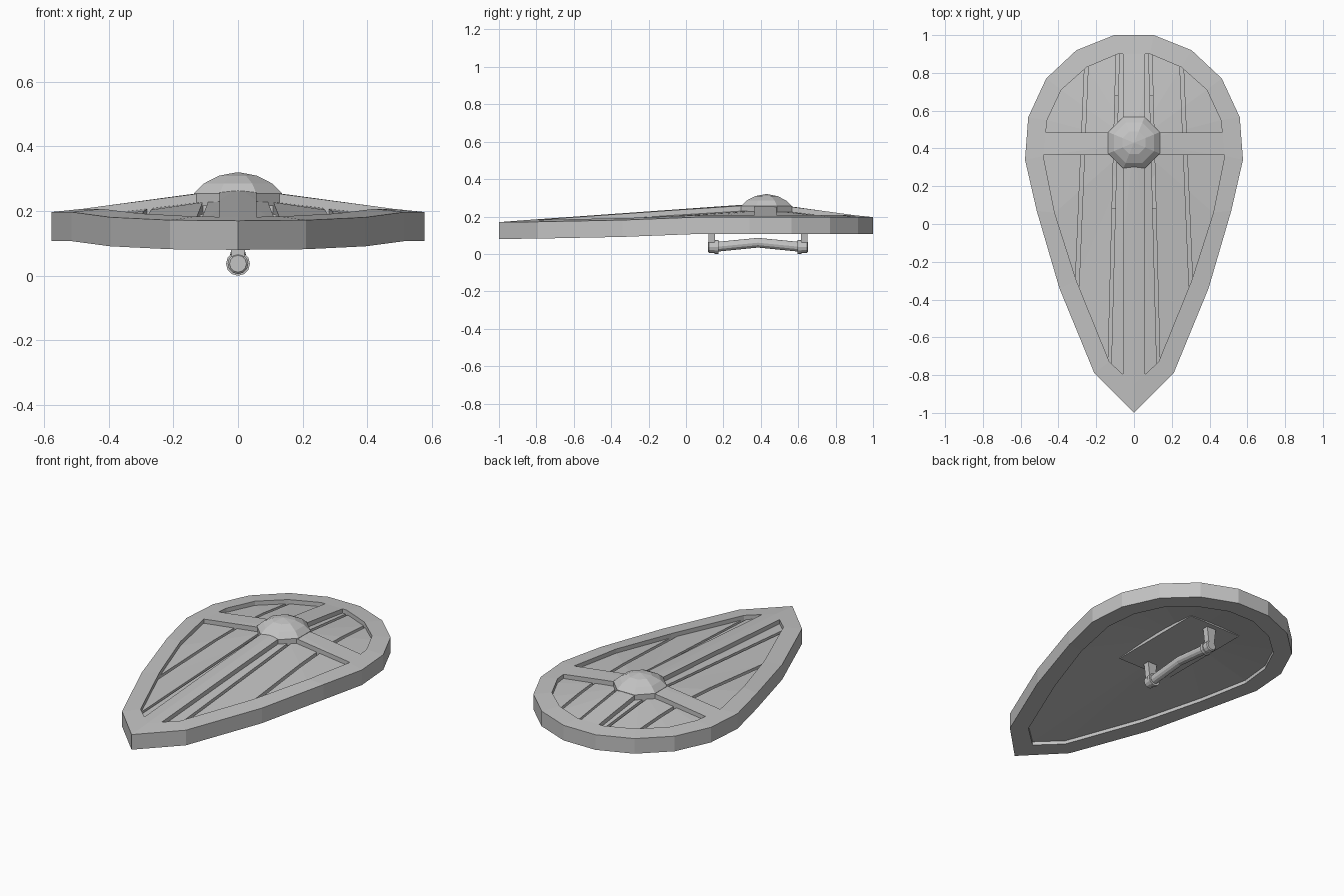
import bpy, bmesh, math
from mathutils import Vector

if "Cube" in bpy.data.objects:
    bpy.data.objects.remove(bpy.data.objects["Cube"])

grey = bpy.data.materials.new("plain grey")
grey.diffuse_color = (0.55, 0.55, 0.55, 1)
grey.use_nodes = True
grey.node_tree.nodes["Principled BSDF"].inputs["Base Color"].default_value = grey.diffuse_color

# Half outlines, from the round end to the pointed tip
OUTER = [(.105, 1), (.305, .92), (.465, .77), (.56, .565), (.577, .34),
         (.515, .07), (.395, -.34), (.21, -.79)]
INNER = [(.085, .90), (.25, .83), (.385, .71), (.46, .55), (.48, .36),
         (.42, .06), (.305, -.30), (.13, -.73)]
CENTRE = (0, .43)


def loop(half, tip):
    return half + [(0, tip)] + [(-x, y) for x, y in reversed(half)]


outer, inner = loop(OUTER, -1), loop(INNER, -.85)


def base_z(y):
    """Height of the rim underside, dropping towards the tip."""
    pts = [(-1, .08), (-.79, .082), (-.34, .091), (.07, .107), (1, .107)]
    for (a, za), (b, zb) in zip(pts, pts[1:]):
        if y <= b:
            return za + (zb - za) * (y - a) / (b - a)
    return .107


def finish(name, bm):
    bmesh.ops.recalc_face_normals(bm, faces=bm.faces[:])
    me = bpy.data.meshes.new(name)
    bm.to_mesh(me)
    bm.free()
    ob = bpy.data.objects.new(name, me)
    me.materials.append(grey)
    bpy.context.collection.objects.link(ob)
    return ob


def skin(bm, rings, closed=False):
    """Bridge rings of points; cap the ends unless closed."""
    vs = [[bm.verts.new(p) for p in r] for r in rings]
    n = len(vs[0])
    pairs = list(zip(vs, vs[1:])) + ([(vs[-1], vs[0])] if closed else [])
    for a, b in pairs:
        for i in range(n):
            j = (i + 1) % n
            bm.faces.new((a[i], a[j], b[j], b[i]))
    if not closed:
        bm.faces.new(vs[0])
        bm.faces.new(vs[-1])


def cone_slab(lo, lo_mid, hi, hi_mid, cuts=()):
    """Shallow conical slab in the inner outline, trimmed to the left of each cut line."""
    bm = bmesh.new()
    bot = [bm.verts.new((x, y, base_z(y) + lo)) for x, y in inner]
    top = [bm.verts.new((x, y, base_z(y) + hi)) for x, y in inner]
    cb, ct = bm.verts.new((*CENTRE, lo_mid)), bm.verts.new((*CENTRE, hi_mid))
    n = len(inner)
    for i in range(n):
        j = (i + 1) % n
        bm.faces.new((bot[i], bot[j], top[j], top[i]))
        bm.faces.new((top[i], top[j], ct))
        bm.faces.new((bot[j], bot[i], cb))
    for (ax, ay), (bx, by) in cuts:
        bmesh.ops.bisect_plane(bm, geom=bm.verts[:] + bm.edges[:] + bm.faces[:],
                               plane_co=(ax, ay, 0), plane_no=Vector((by - ay, ax - bx, 0)).normalized(),
                               clear_outer=True)
        bmesh.ops.holes_fill(bm, edges=[e for e in bm.edges if e.is_boundary], sides=0)
    return bm


# Rim
bm = bmesh.new()
skin(bm, [[(x, y, base_z(y)) for x, y in outer],
          [(x, y, base_z(y) + .09) for x, y in outer],
          [(x, y, base_z(y) + .10) for x, y in inner],
          [(x, y, base_z(y)) for x, y in inner]], closed=True)
finish("rim", bm)

# Backing board under the planks
finish("backing", cone_slab(.02, .185, .045, .21))

# Planks, with fanned grooves between them
g1a, g1b = [(.078, .9), (.12, -.73)], [(.095, .9), (.137, -.73)]
g2a, g2b = [(.243, .83), (.29, -.30)], [(.262, .83), (.31, -.30)]


def flip(line):
    return [(-x, y) for x, y in line]


PLANK = (.04, .205, .075, .243)
finish("centre_plank", cone_slab(*PLANK, cuts=[g1a[::-1], flip(g1a)]))
for name, cuts in (("middle_plank", [g1b, g2a[::-1]]), ("side_plank", [g2b])):
    ob = finish(name, cone_slab(*PLANK, cuts=cuts))
    ob.modifiers.new("mirror", 'MIRROR')

# Raised cross bands
finish("long_band", cone_slab(.04, .205, .10, .272, [[(.057, -1), (.057, 1)], [(-.057, 1), (-.057, -1)]]))
finish("cross_band", cone_slab(.04, .205, .10, .272, [[(-1, .365), (1, .365)], [(1, .485), (-1, .485)]]))

# Eight-sided domed boss
bm = bmesh.new()
rings = []
for r, z in [(.148, .215), (.148, .255), (.115, .285), (.065, .309), (.004, .32)]:
    rings.append([(r * math.cos(math.pi * (i + .5) / 4), CENTRE[1] + r * math.sin(math.pi * (i + .5) / 4), z)
                  for i in range(8)])
skin(bm, rings)
finish("boss", bm)

# Mounting plate behind the grip
bm = bmesh.new()
skin(bm, [[(x, y, z) for x, y in [(-.17, .08), (.17, .08), (.17, .68), (-.17, .68)]] for z in (.145, .19)])
finish("grip_plate", bm)

# Bent grip bar with collars
MID = .385
half = [(-.267, .037, .026), (-.262, .037, .032), (-.232, .037, .032), (-.232, .037, .037),
        (-.212, .037, .037), (-.212, .039, .026)]
path = half + [(0, .06, .026)] + [(-y, z, r) for y, z, r in reversed(half)]
bm = bmesh.new()
skin(bm, [[(r * math.cos(math.tau * i / 12), MID + y, z + r * math.sin(math.tau * i / 12))
           for i in range(12)] for y, z, r in path])
finish("grip", bm)

# Tapered posts holding the grip
for name, s in (("lower_post", -1), ("upper_post", 1)):
    bm = bmesh.new()
    skin(bm, [[(x, MID + s * y, z) for x, y in [(-w, .23), (w, .23), (w, .265), (-w, .265)]]
              for w, z in ((.018, .05), (.032, .16))])
    finish(name, bm)
